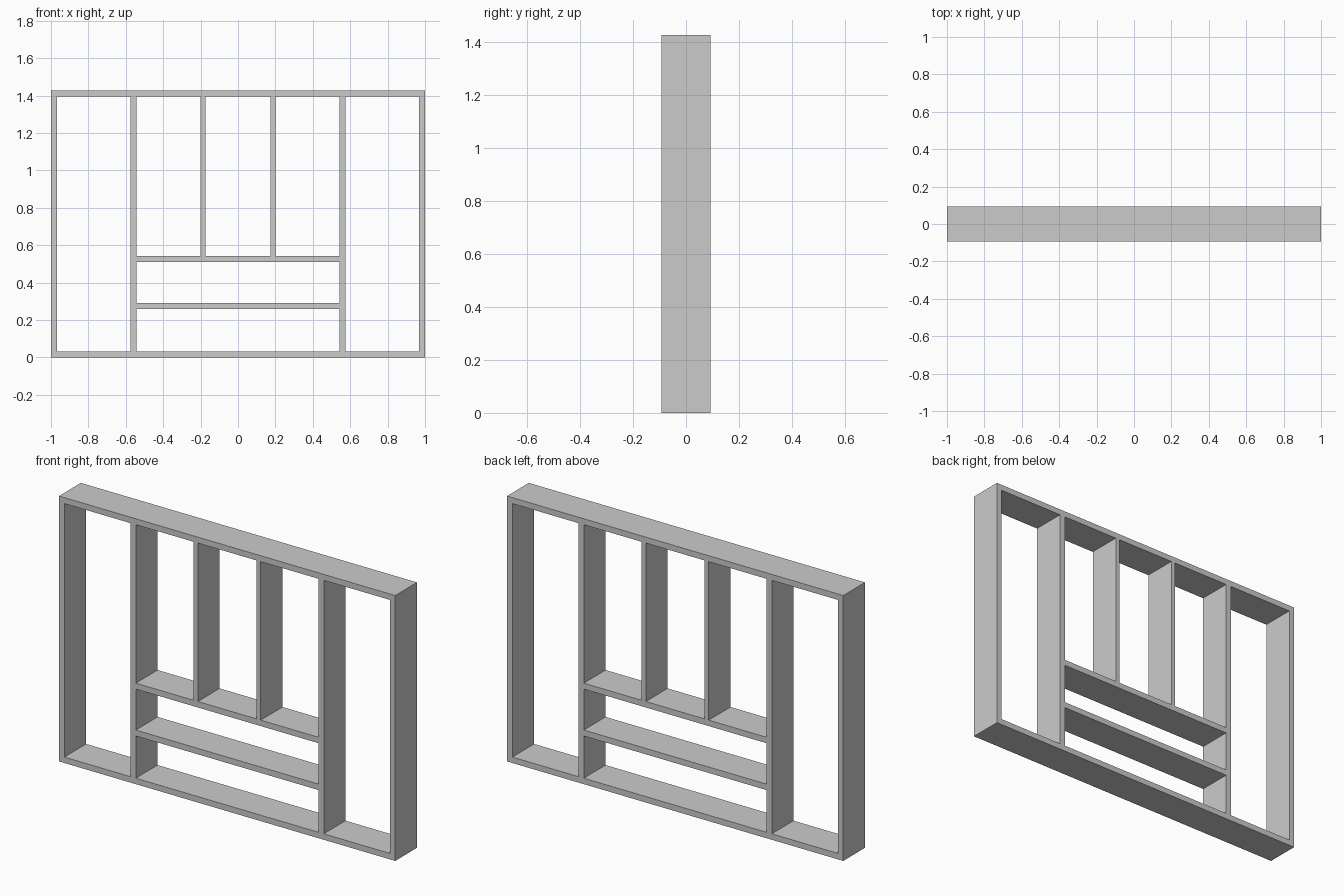
import bpy
import bmesh
from mathutils import Matrix, Vector

if "Cube" in bpy.data.objects:
    bpy.data.objects.remove(bpy.data.objects["Cube"])

DEPTH = 0.185    # front to back
HEIGHT = 1.427
T = 0.032        # main board thickness


def board(name, x0, x1, z0, z1):
    """Rectangular board spanning the full depth of the unit."""
    bm = bmesh.new()
    size = Vector((x1 - x0, DEPTH, z1 - z0))
    bmesh.ops.create_cube(bm, size=1, matrix=Matrix.Diagonal(size).to_4x4())
    mesh = bpy.data.meshes.new(name)
    bm.to_mesh(mesh)
    bm.free()
    obj = bpy.data.objects.new(name, mesh)
    obj.location = ((x0 + x1) / 2, 0, (z0 + z1) / 2)
    bpy.context.collection.objects.link(obj)


def board_pair(name, inner, outer, z0, z1):
    """Upright on each side of the centre."""
    board(name + "_left", -outer, -inner, z0, z1)
    board(name + "_right", inner, outer, z0, z1)


INNER = 0.543        # clear half width of the centre bay
SHELF_TOP = 0.543    # top of the upper shelf

# Outer frame
board("bottom_board", -1, 1, 0, T)
board("top_board", -1, 1, HEIGHT - T, HEIGHT)
board_pair("side_board", 1 - T, 1, T, HEIGHT - T)

# Full-height dividers
board_pair("tall_divider", INNER, INNER + T, T, HEIGHT - T)

# Shelves of the centre bay
for name, top in (("upper_shelf", SHELF_TOP), ("lower_shelf", 0.291)):
    board(name, -INNER, INNER, top - T, top)

# Thin dividers above the upper shelf
board_pair("thin_divider", 0.174, 0.2, SHELF_TOP, HEIGHT - T)
